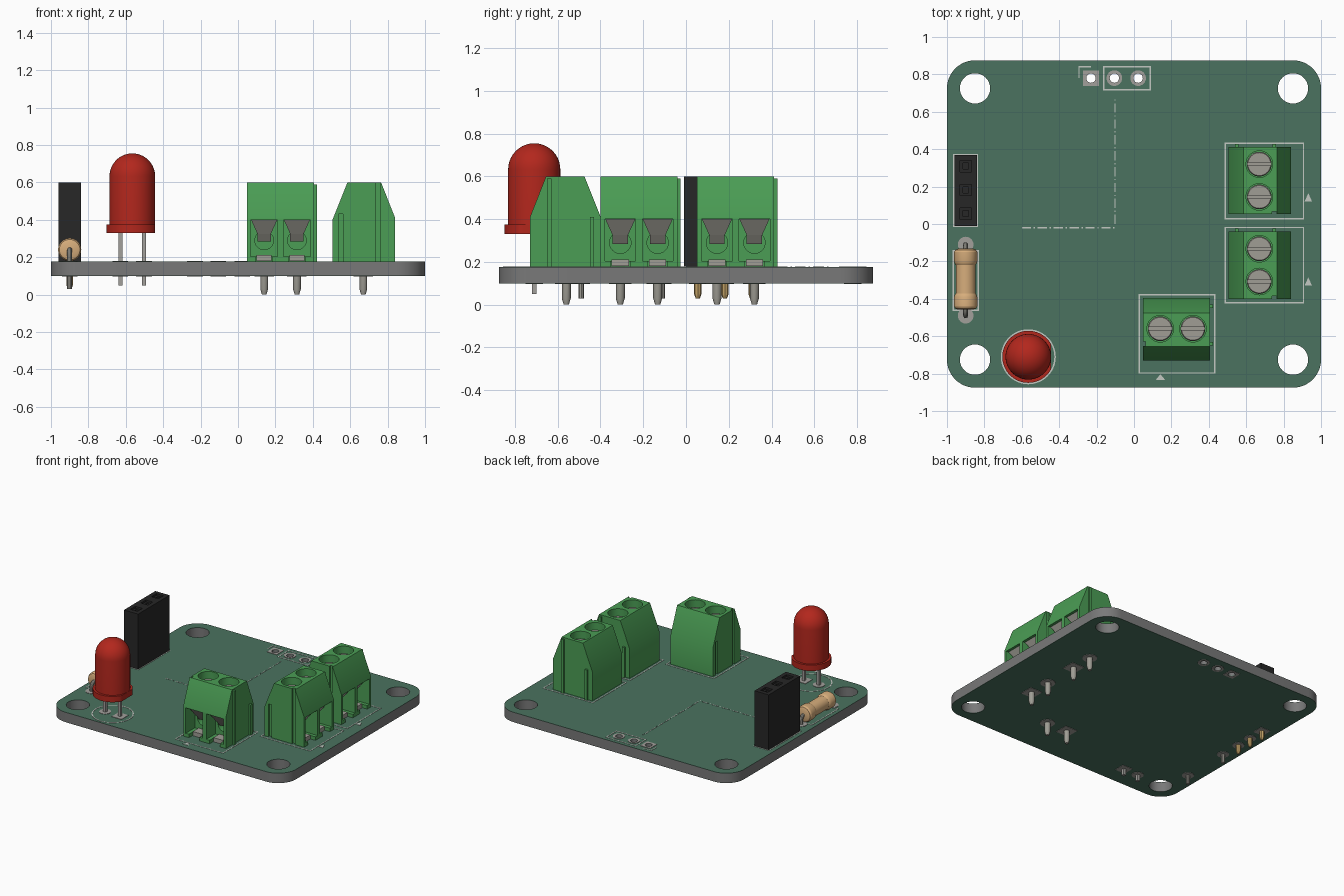
import bpy, bmesh
from math import sin, cos, pi, radians
from mathutils import Matrix, Vector

if "Cube" in bpy.data.objects:
    bpy.data.objects.remove(bpy.data.objects["Cube"])

def mat(name, rgb):
    m = bpy.data.materials.new(name)
    m.diffuse_color = (*rgb, 1)
    m.use_nodes = True
    m.node_tree.nodes["Principled BSDF"].inputs["Base Color"].default_value = m.diffuse_color
    return m

MASK = mat("mask_green", (0.07, 0.17, 0.115))
CORE = mat("core_grey", (0.19, 0.19, 0.19))
SILK = mat("print_white", (0.55, 0.58, 0.54))
PAD = mat("pad_grey", (0.36, 0.35, 0.33))
METAL = mat("metal", (0.35, 0.34, 0.30))
GREEN = mat("block_green", (0.07, 0.34, 0.09))
RED = mat("lamp_red", (0.45, 0.02, 0.012))
BLACK = mat("header_black", (0.02, 0.02, 0.02))
TAN = mat("resistor_tan", (0.68, 0.42, 0.20))
GOLD = mat("gold", (0.60, 0.40, 0.15))

def link(name, data, m=None):
    ob = bpy.data.objects.new(name, data)
    bpy.context.collection.objects.link(ob)
    if m:
        data.materials.append(m)
    return ob

def from_bm(name, bm, m, mx=None):
    bmesh.ops.remove_doubles(bm, verts=bm.verts, dist=1e-5)
    bmesh.ops.recalc_face_normals(bm, faces=bm.faces)
    if mx:
        bm.transform(mx)
    me = bpy.data.meshes.new(name)
    bm.to_mesh(me)
    bm.free()
    return link(name, me, m)

def baked(ob):
    dg = bpy.context.evaluated_depsgraph_get()
    return bpy.data.meshes.new_from_object(ob.evaluated_get(dg))

def plate(name, loops, z0, z1, m):
    """Flat outline with holes, extruded from z0 to z1."""
    cu = bpy.data.curves.new(name, 'CURVE')
    cu.dimensions, cu.fill_mode, cu.extrude = '2D', 'BOTH', (z1 - z0) / 2
    for pts in loops:
        s = cu.splines.new('POLY')
        s.points.add(len(pts) - 1)
        for p, (x, y) in zip(s.points, pts):
            p.co = (x, y, 0, 1)
        s.use_cyclic_u = True
    tmp = link(name + "_tmp", cu)
    me = baked(tmp)
    bpy.data.objects.remove(tmp)
    bm = bmesh.new()
    bm.from_mesh(me)
    return from_bm(name, bm, m, Matrix.Translation((0, 0, (z0 + z1) / 2)))

def circle(x, y, r, n=32):
    return [(x + r * cos(2 * pi * i / n), y + r * sin(2 * pi * i / n)) for i in range(n)]

def rect(x0, y0, x1, y1):
    return [(x0, y0), (x1, y0), (x1, y1), (x0, y1)]

def frame(x0, y0, x1, y1, w=0.007):
    return [rect(x0, y0, x1, y1), rect(x0 + w, y0 + w, x1 - w, y1 - w)]

def prism(name, prof, x0, x1, m, mx=None):
    """(y, z) profile extruded along x."""
    bm = bmesh.new()
    f = bm.faces.new([bm.verts.new((x0, y, z)) for y, z in prof])
    r = bmesh.ops.extrude_face_region(bm, geom=[f])
    vs = [v for v in r['geom'] if isinstance(v, bmesh.types.BMVert)]
    bmesh.ops.translate(bm, verts=vs, vec=(x1 - x0, 0, 0))
    return from_bm(name, bm, m, mx)

def box(name, x0, x1, y0, y1, z0, z1, m, mx=None):
    return prism(name, rect(y0, z0, y1, z1), x0, x1, m, mx)

def lathe(name, prof, m, mx=None, n=32):
    """(radius, z) profile turned about z."""
    bm = bmesh.new()
    rings = [[bm.verts.new((x, y, z)) for x, y in circle(0, 0, r, n)] for r, z in prof]
    for a, b in zip(rings, rings[1:]):
        for i in range(n):
            j = (i + 1) % n
            bm.faces.new((a[i], a[j], b[j], b[i]))
    return from_bm(name, bm, m, mx)

def cut(ob, cutter):
    m = ob.data.materials[0]
    mod = ob.modifiers.new("cut", 'BOOLEAN')
    mod.operation, mod.solver, mod.object = 'DIFFERENCE', 'EXACT', cutter
    me = baked(ob)
    ob.modifiers.clear()
    ob.data = me
    me.materials.clear()
    me.materials.append(m)
    bpy.data.objects.remove(cutter)

def at(x, y, z=0):
    return Matrix.Translation((x, y, z))

Z0, Z1 = 0.10, 0.176  # underside and top of the board

# Board: grey core between two green layers
outline = []
for sx, sy, a0 in ((1, 1, 0), (-1, 1, 90), (-1, -1, 180), (1, -1, 270)):
    for k in range(13):
        a = radians(a0 + k * 7.5)
        outline.append((sx * 0.85 + 0.15 * cos(a), sy * 0.725 + 0.15 * sin(a)))
J1 = (-0.23, -0.105, 0.022)
loops = [outline] + [circle(sx * 0.85, sy * 0.725, 0.081) for sx in (1, -1) for sy in (1, -1)]
loops += [circle(x, 0.78, 0.025, 20) for x in J1]
plate("board_core", loops, Z0 + 0.002, Z1 - 0.002, CORE)
plate("board_top_layer", loops, Z1 - 0.002, Z1, MASK)
plate("board_bottom_layer", loops, Z0, Z0 + 0.002, MASK)

def pads(x, y, r, square=False, hole=0):
    o = rect(x - r, y - r, x + r, y + r) if square else circle(x, y, r, 24)
    ls = [o] + ([circle(x, y, hole, 20)] if hole else [])
    plate("pad_top", ls, Z1, Z1 + 0.003, PAD)
    plate("pad_bottom", ls, Z0 - 0.003, Z0, PAD)

for i, x in enumerate(J1):
    pads(x, 0.78, 0.042, i == 0, 0.025)

# Printed outlines, pin markers and dash-dot guide
lines = (frame(0.485, 0.025, 0.91, 0.435) + frame(0.485, -0.425, 0.91, -0.015)
         + frame(0.025, -0.80, 0.435, -0.375) + frame(-0.165, 0.715, 0.09, 0.845)
         + frame(-0.967, -0.015, -0.835, 0.375) + frame(-0.97, -0.465, -0.83, -0.14))
lines.append([(-0.298, 0.78), (-0.291, 0.78), (-0.291, 0.838), (-0.23, 0.838),
              (-0.23, 0.845), (-0.298, 0.845)])
lines += [circle(-0.565, -0.71, 0.147, 48), circle(-0.565, -0.71, 0.139, 48)]
for x, y in ((0.93, 0.12), (0.93, -0.33)):
    lines.append([(x - 0.018, y), (x + 0.022, y), (x + 0.002, y + 0.045)])
lines.append([(0.115, -0.835), (0.168, -0.835), (0.141, -0.803)])
for i in range(6):
    x, w = -0.60 + i * 0.085, 0.003
    lines += [rect(x, -0.02 - w, x + 0.05, -0.02 + w), rect(x + 0.064, -0.02 - w, x + 0.071, -0.02 + w)]
for i in range(8):
    y = 0.0 + i * 0.085
    lines += [rect(-0.105, y, -0.099, y + 0.05), rect(-0.105, y + 0.064, -0.099, y + 0.071)]
plate("printed_lines", lines, Z1, Z1 + 0.002, SILK)

# Screw terminal blocks
def terminal(n, cx, cy, rot):
    mx = at(cx, cy) @ Matrix.Rotation(radians(rot), 4, 'Z')
    prof = [(0.165, 0.178), (0.165, 0.40), (0.085, 0.60), (-0.095, 0.60),
            (-0.17, 0.41), (-0.17, 0.178)]
    body = prism(n + "_housing", prof, -0.18, 0.18, GREEN, mx)
    for x in (-0.0875, 0.0875):
        cut(body, box("c", x - 0.072, x + 0.072, -0.25, -0.06, 0.205, 0.40, GREEN, mx))
        cut(body, box("c", x - 0.045, x + 0.045, -0.25, -0.10, 0.15, 0.21, GREEN, mx))
        cut(body, lathe("c", [(0, 0.47), (0.071, 0.47), (0.071, 0.7), (0, 0.7)], GREEN, mx @ at(x, 0)))
        cut(body, lathe("c", [(0, 0), (0.05, 0), (0.05, 0.12), (0, 0.12)], GREEN,
                        mx @ at(x, 0.06, 0.29) @ Matrix.Rotation(pi / 2, 4, 'X')
                        @ at(0, 0, -0.0) @ Matrix.Scale(1.2, 4, (0, 0, 1))))
    # interlocking grooves on one side, ribs on the other
    for y, z1 in ((0.12, 0.41), (-0.08, 0.59)):
        cut(body, box("c", -0.2, -0.165, y - 0.012, y + 0.012, 0.1, z1 + 0.02, GREEN, mx))
        box(n + "_rib", 0.17, 0.195, y - 0.01, y + 0.01, 0.178, z1, GREEN, mx)
    for i, x in enumerate((-0.0875, 0.0875)):
        p = mx @ Vector((x, 0, 0))
        # slotted screw
        screw = lathe(n + "_screw", [(0, 0.46), (0.066, 0.46), (0.066, 0.54), (0.061, 0.547), (0, 0.547)],
                      METAL, at(p.x, p.y))
        cut(screw, box("c", p.x - 0.1, p.x + 0.1, p.y - 0.008, p.y + 0.008, 0.525, 0.6, METAL))
        # wire clamp: tapered flap, lower tongue and floor plate
        bm = bmesh.new()
        flap = [(-0.07, -0.15, 0.40), (0.07, -0.15, 0.40), (0.036, -0.10, 0.325), (-0.036, -0.10, 0.325)]
        lo = [bm.verts.new(v) for v in flap]
        hi = [bm.verts.new((a, b + 0.014, c)) for a, b, c in flap]
        bm.faces.new(lo)
        bm.faces.new(hi[::-1])
        for k in range(4):
            bm.faces.new((lo[k], hi[k], hi[k - 1], lo[k - 1]))
        from_bm(n + "_clamp_flap", bm, METAL, mx @ at(x, 0))
        prism(n + "_clamp_tongue", [(-0.10, 0.33), (-0.086, 0.33), (-0.055, 0.285), (-0.066, 0.285)],
              x - 0.036, x + 0.036, METAL, mx)
        box(n + "_clamp_floor", x - 0.04, x + 0.04, -0.13, -0.05, 0.18, 0.212, METAL, mx)
        # solder pin
        lathe(n + "_pin", [(0, 0), (0.012, 0), (0.021, 0.03), (0.021, 0.18), (0, 0.18)],
              METAL, at(p.x, p.y), 12)
        pads(p.x, p.y, 0.052, i == 0)

terminal("front_terminal", 0.2275, -0.56, 0)
terminal("lower_side_terminal", 0.67, -0.22, 90)
terminal("upper_side_terminal", 0.67, 0.2325, 90)

# Socket header with gold pins
header = box("socket_header", -0.96, -0.84, -0.01, 0.37, 0.178, 0.60, BLACK)
for i, y in enumerate((0.055, 0.182, 0.309)):
    cut(header, box("c", -0.93, -0.87, y - 0.03, y + 0.03, 0.585, 0.7, BLACK))
    cut(header, box("c", -0.914, -0.886, y - 0.016, y + 0.016, 0.40, 0.7, BLACK))
    lathe("header_pin", [(0, 0.03), (0.01, 0.03), (0.017, 0.05), (0.017, 0.19), (0, 0.19)],
          GOLD, at(-0.9, y), 8)
    pads(-0.9, y, 0.042, i == 2)

# Resistor lying along y, with bent leads
half = [(0.0, 0.163), (0.04, 0.163), (0.055, 0.157), (0.062, 0.145), (0.062, 0.095), (0.058, 0.083), (0.053, 0.076)]
lathe("resistor_body", half + [(r, -z) for r, z in half[::-1]], TAN,
      at(-0.9, -0.295, 0.24) @ Matrix.Rotation(pi / 2, 4, 'X'))
cu = bpy.data.curves.new("lead", 'CURVE')
cu.dimensions, cu.bevel_depth, cu.bevel_resolution, cu.use_fill_caps = '3D', 0.013, 3, True
arc = [(0.155 + 0.035 * sin(radians(a)), 0.205 + 0.035 * cos(radians(a))) for a in range(0, 91, 18)]
side = [(0.19, 0.03)] + arc[::-1]
path = side + [(-d, z) for d, z in side[::-1]]
s = cu.splines.new('POLY')
s.points.add(len(path) - 1)
for p, (d, z) in zip(s.points, path):
    p.co = (-0.9, -0.3 + d, z, 1)
tmp = link("lead_tmp", cu)
link("resistor_lead", baked(tmp), METAL)
bpy.data.objects.remove(tmp)
for y in (-0.11, -0.49):
    pads(-0.9, y, 0.042)

# Red lamp: flanged base with flat, domed body, two legs
LX, LY = -0.565, -0.71
plate("lamp_flange", [[(min(x, LX + 0.122), y) for x, y in circle(LX, LY, 0.139, 64)]], 0.33, 0.375, RED)
dome = [(0.122 * cos(radians(a)), 0.633 + 0.122 * sin(radians(a))) for a in range(0, 90, 9)]
lathe("lamp_body", [(0, 0.331), (0.122, 0.331)] + dome + [(0, 0.755)], RED, at(LX, LY), 48)
for i, x in enumerate((-0.629, -0.503)):
    box("lamp_leg", x - 0.011, x + 0.011, LY - 0.011, LY + 0.011, 0.05, 0.34, PAD)
    pads(x, LY, 0.042, i == 1)

# Smooth the round parts, keep hard edges
bpy.ops.object.select_all(action='DESELECT')
for ob in bpy.context.scene.objects:
    ob.select_set(True)
    bpy.context.view_layer.objects.active = ob
bpy.ops.object.shade_smooth_by_angle(angle=radians(30))
